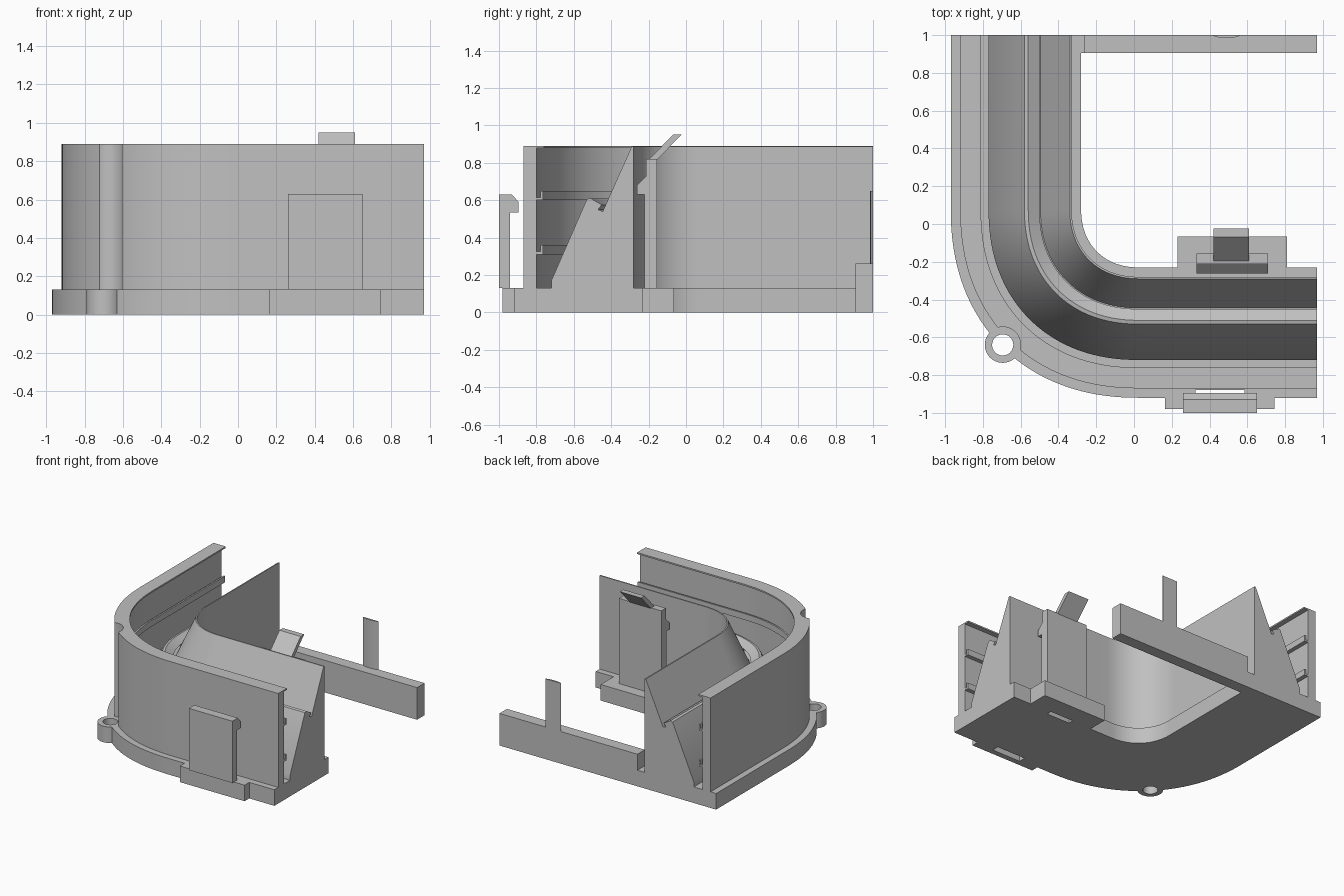
import bpy, bmesh, math

cube = bpy.data.objects.get("Cube")
if cube:
    bpy.data.objects.remove(cube)

grey = bpy.data.materials.new("light grey plastic")
grey.use_nodes = True
COLOUR = (0.53, 0.53, 0.53, 1)
grey.diffuse_color = COLOUR
grey.node_tree.nodes["Principled BSDF"].inputs["Base Color"].default_value = COLOUR

CX, CY, END_X, END_Y = 0.03, 0.08, 0.97, 1.0   # corner centre and channel ends
BASE = 0.13


def finish(name, bm):
    bmesh.ops.recalc_face_normals(bm, faces=bm.faces)
    mesh = bpy.data.meshes.new(name)
    bm.to_mesh(mesh)
    bm.free()
    ob = bpy.data.objects.new(name, mesh)
    bpy.context.collection.objects.link(ob)
    mesh.materials.append(grey)
    return ob


def loft(name, rings):
    """Skin equal-length closed rings and cap both ends."""
    bm = bmesh.new()
    rows = [[bm.verts.new(p) for p in ring] for ring in rings]
    n = len(rows[0])
    for a, b in zip(rows, rows[1:]):
        for i in range(n):
            j = (i + 1) % n
            bm.faces.new((a[i], a[j], b[j], b[i]))
    bm.faces.new(rows[0])
    bm.faces.new(rows[-1])
    return finish(name, bm)


def sweep(name, profile, steps=40):
    """Carry a (y, z) section along the rounded corner."""
    rings = [[(END_X, y, z) for y, z in profile]]
    for k in range(steps + 1):
        a = math.pi / 2 * k / steps
        s, c = (max(f(a), 0) ** (2 / 2.2) for f in (math.sin, math.cos))
        rings.append([(CX - (CY - y) * s, CY - (CY - y) * c, z) for y, z in profile])
    rings.append([(CX - (CY - y), END_Y, z) for y, z in profile])
    return loft(name, rings)


def extrude_x(name, x0, x1, profile):
    return loft(name, [[(x, y, z) for y, z in profile] for x in (x0, x1)])


def box(name, x0, x1, y0, y1, z0, z1):
    return extrude_x(name, x0, x1, [(y0, z0), (y1, z0), (y1, z1), (y0, z1)])


def cylinder(name, x, y, r, z0, z1, n=48):
    ring = [(x + r * math.cos(2 * math.pi * i / n), y + r * math.sin(2 * math.pi * i / n))
            for i in range(n)]
    return loft(name, [[(px, py, z) for px, py in ring] for z in (z0, z1)])


def combine(target, tool, operation):
    mod = target.modifiers.new("combine", 'BOOLEAN')
    mod.operation, mod.solver, mod.object = operation, 'EXACT', tool
    tool.hide_render = True
    bpy.context.view_layer.objects.active = target
    bpy.ops.object.modifier_apply(modifier=mod.name)
    bpy.data.objects.remove(tool)


# Base plate with clip tabs, screw boss and cross bar
BOSS = (-0.695, -0.64)
base = sweep("base_plate", [(-0.92, 0), (-0.23, 0), (-0.23, BASE), (-0.92, BASE)])
for part in (
    box("front_tab", 0.165, 0.745, -0.98, -0.90, 0, BASE),
    box("rear_tab", 0.23, 0.81, -0.25, -0.065, 0, BASE),
    box("bar_link", -0.30, -0.25, 0.905, END_Y, 0, BASE),
    box("cross_bar", -0.265, END_X, 0.905, END_Y, 0, 0.26),
    cylinder("screw_boss", *BOSS, 0.095, 0, BASE),
):
    combine(base, part, 'UNION')
for cutter in (
    cylinder("screw_hole", *BOSS, 0.056, -0.1, 0.3),
    box("front_slot", 0.325, 0.585, -0.935, -0.878, -0.1, 0.3),
    box("rear_slot", 0.41, 0.62, -0.265, -0.222, -0.1, BASE - 0.01),
):
    combine(base, cutter, 'DIFFERENCE')

# Outer wall with top lip and two hooked inner rails
wall = [(-0.87, BASE), (-0.80, BASE)]
for z in (0.31, 0.60):
    wall += [(-0.80, z), (-0.765, z), (-0.765, z + 0.05), (-0.778, z + 0.05),
             (-0.778, z + 0.015), (-0.80, z + 0.015)]
wall += [(-0.80, 0.878), (-0.76, 0.878), (-0.76, 0.89), (-0.87, 0.89)]
outer_wall = sweep("outer_wall", wall)
combine(outer_wall, cylinder("screw_clearance", *BOSS, 0.095, BASE - 0.1, 1.1), 'DIFFERENCE')

# Sloped inner wall with a hooked step
inner_wall = sweep("inner_wall", [
    (-0.72, BASE), (-0.72, 0.17), (-0.53, 0.605), (-0.51, 0.61), (-0.45, 0.575),
    (-0.47, 0.55), (-0.445, 0.54), (-0.29, 0.888), (-0.28, 0.888), (-0.28, BASE)])

# Snap clips
extrude_x("front_clip", 0.26, 0.65, [
    (-1, BASE), (-1, 0.63), (-0.93, 0.63), (-0.895, 0.59), (-0.895, 0.535),
    (-0.94, 0.535), (-0.94, BASE)])
extrude_x("rear_clip", 0.33, 0.71, [
    (-0.155, BASE), (-0.155, 0.82), (-0.213, 0.82), (-0.213, 0.73), (-0.262, 0.68),
    (-0.262, 0.63), (-0.222, 0.63), (-0.222, BASE)])
extrude_x("rear_clip_lever", 0.42, 0.61, [
    (-0.20, 0.815), (-0.155, 0.815), (-0.025, 0.95), (-0.07, 0.95)])

# Thin curved tongue standing on the cross bar
arc = [(0.49 + 0.07 * math.cos(math.pi * i / 12), END_Y - 0.015 * math.sin(math.pi * i / 12))
       for i in range(13)]
tongue = loft("bar_tongue", [[(x, y, z) for x, y in arc] for z in (0.26, 0.65)])

# Smooth curved surfaces, crisp edges
bpy.ops.object.select_all(action='DESELECT')
for ob in (base, outer_wall, inner_wall, tongue):
    ob.select_set(True)
bpy.context.view_layer.objects.active = base
bpy.ops.object.shade_smooth_by_angle(angle=math.radians(25))
